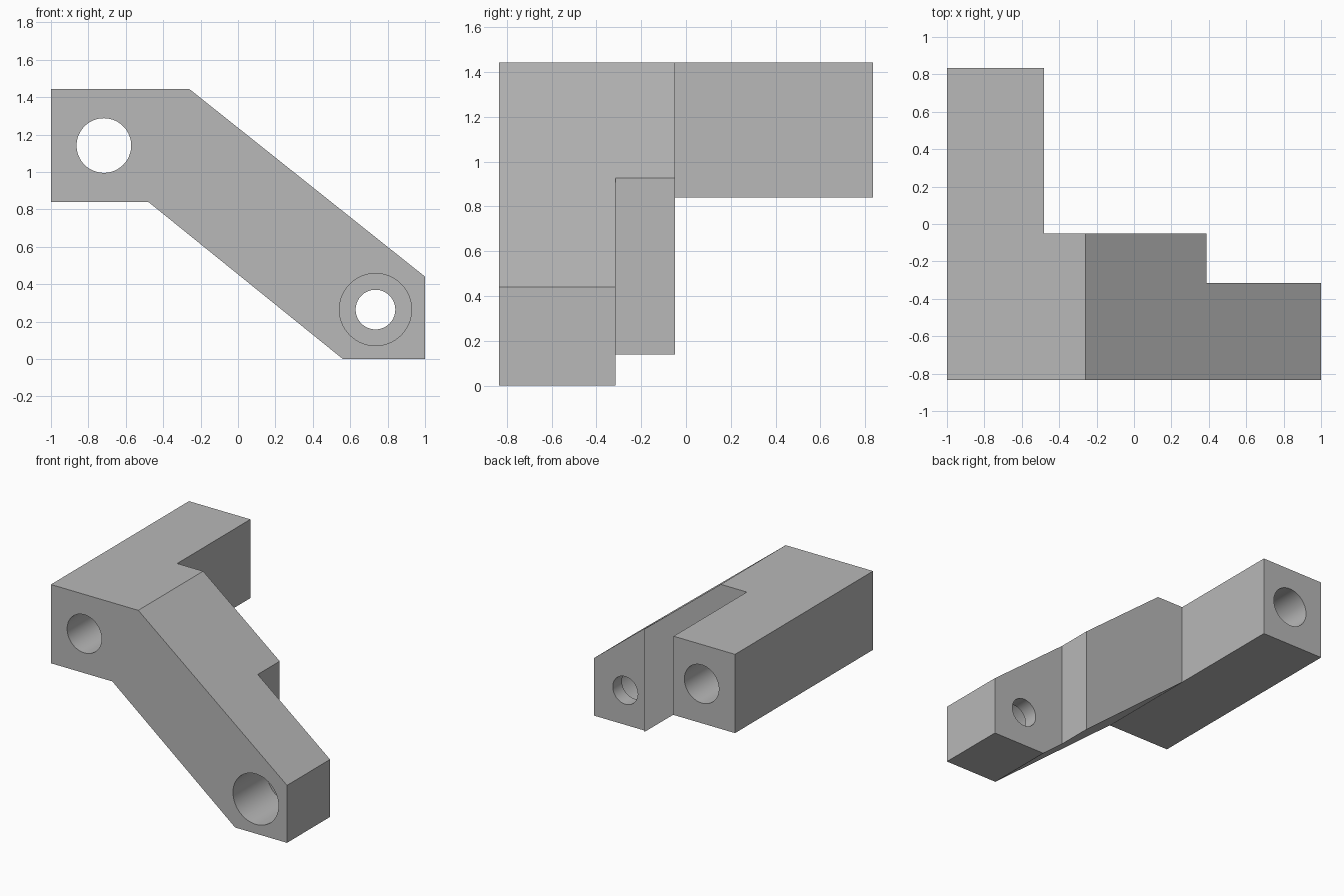
import bpy
import math
from mathutils import Vector

cube = bpy.data.objects.get("Cube")
if cube:
    bpy.data.objects.remove(cube, do_unlink=True)

FRONT, BACK = -0.835, 0.835
STEP_Y, FOOT_Y = -0.05, -0.315      # rear faces of the arm and of the foot
OVER = 0.1                          # cutter overshoot

grey = bpy.data.materials.new("plain_grey")
grey.use_nodes = True
colour = (0.48, 0.48, 0.48, 1)
grey.diffuse_color = colour
grey.node_tree.nodes["Principled BSDF"].inputs["Base Color"].default_value = colour


def prism(name, outline, y0, y1):
    """Extrude an x-z outline (counter-clockwise from the front) along y."""
    n = len(outline)
    verts = [(x, y, z) for y in (y0, y1) for x, z in outline]
    faces = [list(range(n)), list(range(2 * n - 1, n - 1, -1))]
    faces += [(i, i + n, (i + 1) % n + n, (i + 1) % n) for i in range(n)]
    mesh = bpy.data.meshes.new(name)
    mesh.from_pydata(verts, [], faces)
    mesh.materials.append(grey)
    obj = bpy.data.objects.new(name, mesh)
    bpy.context.collection.objects.link(obj)
    return obj


def box(name, x0, x1, y0, y1):
    return prism(name, [(x0, -1), (x1, -1), (x1, 2), (x0, 2)], y0, y1)


def bore(name, x, z, radius, y0, y1, sides=64):
    angles = [2 * math.pi * i / sides for i in range(sides)]
    ring = [(x + radius * math.cos(a), z + radius * math.sin(a)) for a in angles]
    return prism(name, ring, y0, y1)


# Bent arm: side outline through the full depth
arm = prism("offset_bracket_arm",
            [(-1, 0.84), (-0.48, 0.84), (0.56, 0), (1, 0),
             (1, 0.44), (-0.26, 1.443), (-1, 1.443)], FRONT, BACK)

# Rear steps, through bore, bolt hole and its counterbore
cutters = [
    box("rear_step_cutter", -0.48, 1 + OVER, STEP_Y, BACK + OVER),
    box("foot_step_cutter", 0.388, 1 + OVER, FOOT_Y, BACK + OVER),
    bore("long_bore_cutter", -0.717, 1.141, 0.146, FRONT - OVER, BACK + OVER),
    bore("bolt_hole_cutter", 0.735, 0.264, 0.106, FRONT - OVER, FOOT_Y + OVER),
    bore("counterbore_cutter", 0.735, 0.264, 0.193, FRONT - OVER, -0.425),
]

bpy.ops.object.select_all(action='DESELECT')
arm.select_set(True)
bpy.context.view_layer.objects.active = arm
for cutter in cutters:
    cutter.hide_render = True
    mod = arm.modifiers.new(cutter.name, 'BOOLEAN')
    mod.operation = 'DIFFERENCE'
    mod.solver = 'EXACT'
    mod.object = cutter
    bpy.ops.object.modifier_apply(modifier=mod.name)
    bpy.data.objects.remove(cutter, do_unlink=True)

# Smooth bores, crisp edges
bpy.ops.object.shade_smooth_by_angle(angle=math.radians(30))
